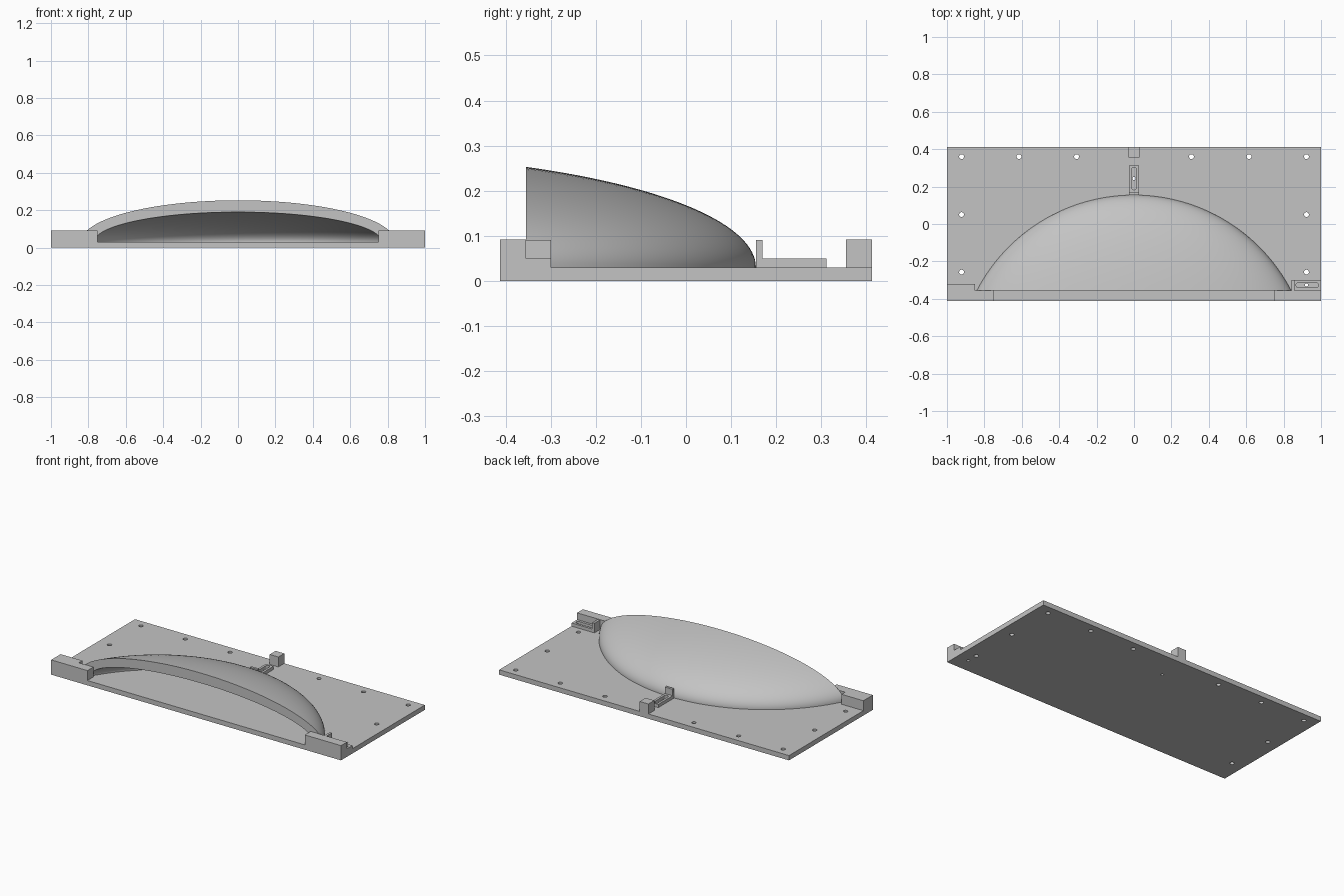
import bpy, bmesh, math

if "Cube" in bpy.data.objects:
    bpy.data.objects.remove(bpy.data.objects["Cube"], do_unlink=True)

grey = bpy.data.materials.new("plain_grey")
grey.use_nodes = True
grey.diffuse_color = (0.55, 0.55, 0.55, 1)
grey.node_tree.nodes["Principled BSDF"].inputs["Base Color"].default_value = (0.55, 0.55, 0.55, 1)

PLATE_TOP, BLOCK_TOP, CLIP_TOP = 0.03, 0.092, 0.05
DEPTH, CUT_Y = 0.413, -0.355


def finish(name, bm):
    bmesh.ops.recalc_face_normals(bm, faces=bm.faces)
    mesh = bpy.data.meshes.new(name)
    bm.to_mesh(mesh)
    bm.free()
    mesh.materials.append(grey)
    obj = bpy.data.objects.new(name, mesh)
    bpy.context.collection.objects.link(obj)
    return obj


def prism(bm, outline, z0, z1):
    """Extrude a flat outline upwards."""
    face = bm.faces.new([bm.verts.new((x, y, z0)) for x, y in outline])
    top = bmesh.ops.extrude_face_region(bm, geom=[face])["geom"]
    verts = [v for v in top if isinstance(v, bmesh.types.BMVert)]
    bmesh.ops.translate(bm, verts=verts, vec=(0, 0, z1 - z0))


def rect(x0, x1, y0, y1):
    return [(x0, y0), (x1, y0), (x1, y1), (x0, y1)]


def stadium(cx, cy, r, half_x=0, half_y=0, n=24):
    """Round outline, stretched into a slot along x or y."""
    pts = []
    for i in range(n):
        a = 2 * math.pi * (i + 0.5) / n
        c, s = math.cos(a), math.sin(a)
        pts.append((cx + r * c + math.copysign(half_x, c),
                    cy + r * s + math.copysign(half_y, s)))
    return pts


def solid(name, outline, z0, z1):
    bm = bmesh.new()
    prism(bm, outline, z0, z1)
    return finish(name, bm)


def cut(obj, outlines, z0, z1):
    bm = bmesh.new()
    for outline in outlines:
        prism(bm, outline, z0, z1)
    cutter = finish("cutter", bm)
    cutter.hide_render = True
    mod = obj.modifiers.new("cut", "BOOLEAN")
    mod.operation, mod.solver, mod.object = "DIFFERENCE", "EXACT", cutter
    bpy.context.view_layer.objects.active = obj
    bpy.ops.object.modifier_apply(modifier=mod.name)
    bpy.data.objects.remove(cutter, do_unlink=True)


# Base plate with screw holes
plate = solid("base_plate", rect(-1, 1, -DEPTH, DEPTH), 0, PLATE_TOP)
holes = [(s * x, 0.36) for s in (-1, 1) for x in (0.307, 0.615, 0.922)]
holes += [(s * 0.922, y) for s in (-1, 1) for y in (0.05, -0.257)]
outlines = [stadium(x, y, 0.013) for x, y in holes]
outlines += [stadium(0, 0.243, 0.009), stadium(0.922, -0.326, 0.009)]
cut(plate, outlines, -0.1, 0.1)

# Front corner blocks and rear stop
solid("front_left_block", rect(0.75, 1, -DEPTH, CUT_Y), PLATE_TOP, BLOCK_TOP)
solid("front_right_block", [(-1, -DEPTH), (-0.75, -DEPTH), (-0.75, CUT_Y), (-0.85, CUT_Y),
                            (-0.85, -0.32), (-1, -0.32)], PLATE_TOP, BLOCK_TOP)
solid("rear_stop", rect(-0.03, 0.03, 0.355, DEPTH), PLATE_TOP, BLOCK_TOP)

# Slotted clips: low foot with a slot, plus an upright tab against the dome
rear_foot = solid("rear_clip_foot", rect(-0.027, 0.027, 0.17, 0.312), PLATE_TOP, CLIP_TOP)
cut(rear_foot, [stadium(0, 0.243, 0.013, half_y=0.047)], 0, 0.1)
solid("rear_clip_tab", rect(-0.027, 0.027, 0.155, 0.17), PLATE_TOP, 0.09)
side_foot = solid("side_clip_foot", rect(0.857, 1, CUT_Y, -0.3), PLATE_TOP, CLIP_TOP)
cut(side_foot, [stadium(0.926, -0.327, 0.013, half_x=0.047)], 0, 0.1)
solid("side_clip_tab", rect(0.842, 0.857, CUT_Y, -0.3), PLATE_TOP, 0.09)

# Hollow half dome: two sliced ellipsoids joined by the flat front rim
CENTRE_Y, ROWS, COLS = -0.792, 32, 64
bm = bmesh.new()
rims = []
for radius, height in ((0.947, 0.251), (0.885, 0.184)):
    start = math.asin((CUT_Y - CENTRE_Y) / radius)
    rows = []
    for i in range(ROWS + 1):
        phi = start + (math.pi / 2 - start) * i / ROWS
        ring = math.cos(phi)
        rows.append([bm.verts.new((radius * ring * math.cos(math.pi * j / COLS),
                                   CENTRE_Y + radius * math.sin(phi),
                                   PLATE_TOP + height * ring * math.sin(math.pi * j / COLS)))
                     for j in range(COLS + 1)])
    for a, b in zip(rows, rows[1:]):
        for j in range(COLS):
            bm.faces.new((a[j], a[j + 1], b[j + 1], b[j]))
    rims.append(rows[0])
for j in range(COLS):
    bm.faces.new((rims[0][j], rims[1][j], rims[1][j + 1], rims[0][j + 1]))
bmesh.ops.remove_doubles(bm, verts=bm.verts, dist=0.0001)
dome = finish("hollow_dome", bm)
bpy.ops.object.select_all(action="DESELECT")
dome.select_set(True)
bpy.context.view_layer.objects.active = dome
bpy.ops.object.shade_smooth_by_angle(angle=math.radians(35))
